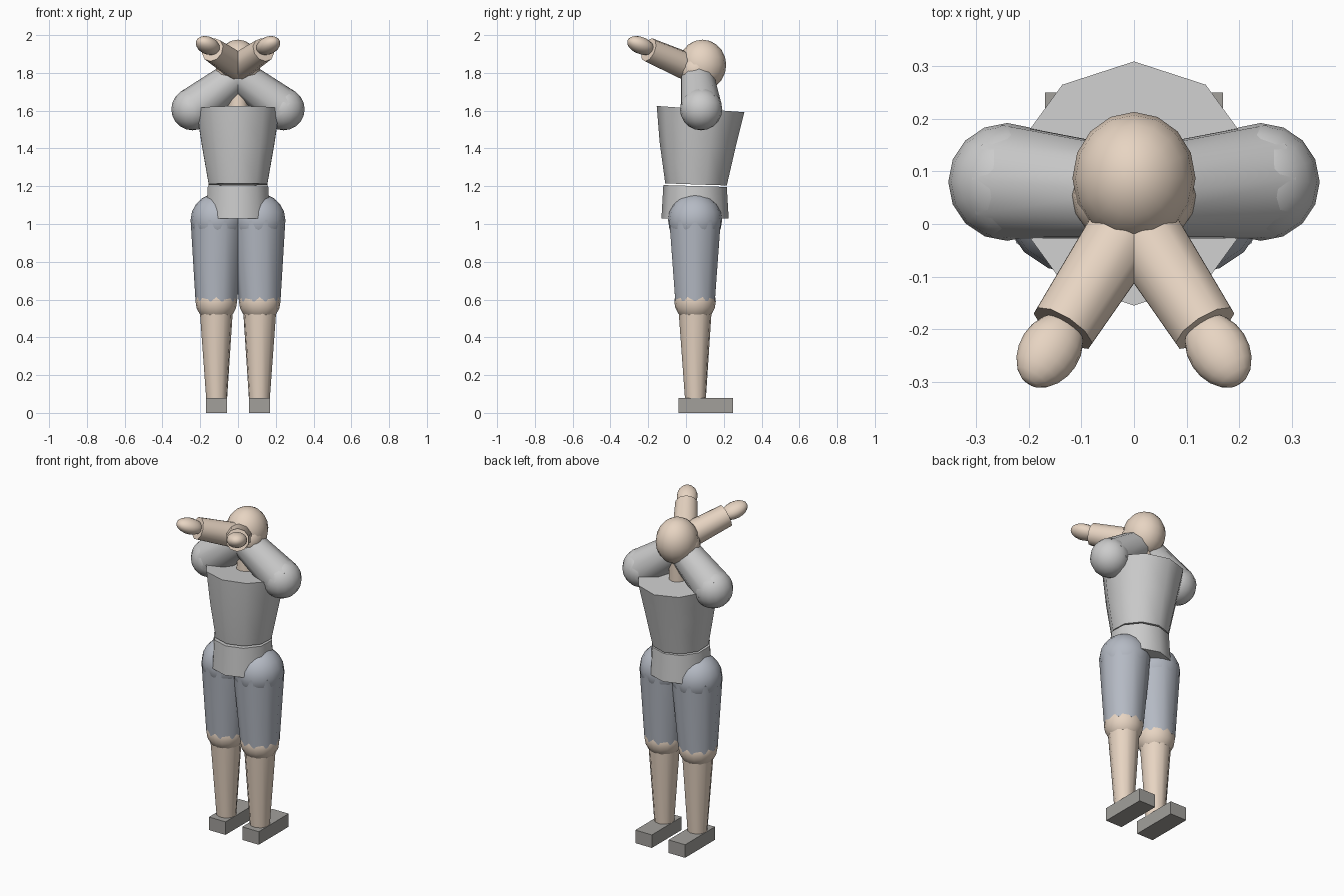
import bpy, bmesh, math
from mathutils import Vector, Matrix

if "Cube" in bpy.data.objects:
    bpy.data.objects.remove(bpy.data.objects["Cube"])


def material(name, col):
    m = bpy.data.materials.new(name)
    m.diffuse_color = (*col, 1)
    m.use_nodes = True
    m.node_tree.nodes["Principled BSDF"].inputs["Base Color"].default_value = m.diffuse_color
    return m


SKIN = material("skin", (0.80, 0.66, 0.54))
SHORTS = material("shorts", (0.46, 0.49, 0.55))
SHOE = material("shoe", (0.36, 0.35, 0.33))


def finish(name, bm, mat=None):
    bmesh.ops.recalc_face_normals(bm, faces=bm.faces)
    me = bpy.data.meshes.new(name)
    bm.to_mesh(me)
    bm.free()
    ob = bpy.data.objects.new(name, me)
    bpy.context.collection.objects.link(ob)
    if mat:
        me.materials.append(mat)
    bpy.ops.object.select_all(action='DESELECT')
    ob.select_set(True)
    bpy.context.view_layer.objects.active = ob
    bpy.ops.object.shade_smooth_by_angle(angle=math.radians(42))
    return ob


def frame(direction):
    return Vector(direction).to_track_quat('Z', 'Y').to_matrix().to_4x4()


def limb(name, a, b, ra, rb, mat=None, n=10):
    """Tapered cylinder from a to b."""
    a, b = Vector(a), Vector(b)
    bm = bmesh.new()
    bmesh.ops.create_cone(bm, cap_ends=True, segments=n, radius1=ra, radius2=rb,
                          depth=(b - a).length,
                          matrix=Matrix.Translation((a + b) / 2) @ frame(b - a))
    return finish(name, bm, mat)


def ball(name, c, radii, mat=None, axis=(0, 0, 1)):
    """Ellipsoid whose local z follows axis."""
    bm = bmesh.new()
    bmesh.ops.create_uvsphere(bm, u_segments=16, v_segments=10, radius=1,
                              matrix=Matrix.Translation(c) @ frame(axis) @ Matrix.Diagonal((*radii, 1)))
    return finish(name, bm, mat)


def loft(name, rings, n=10):
    """Stacked ten-sided rings: (centre y, radius, front z, back z)."""
    bm = bmesh.new()
    loops = []
    for cy, r, zf, zb in rings:
        loop = []
        for i in range(n):
            t = 2 * math.pi * i / n
            z = (zf + zb) / 2 + (zb - zf) / 2 * math.cos(t)
            loop.append(bm.verts.new((r * math.sin(t), cy + r * math.cos(t), z)))
        loops.append(loop)
    for lo, hi in zip(loops, loops[1:]):
        for i in range(n):
            j = (i + 1) % n
            bm.faces.new((lo[i], lo[j], hi[j], hi[i]))
    bm.faces.new(loops[0])
    bm.faces.new(loops[-1])
    return finish(name, bm)


# Trunk
loft("pelvis", [(0.048, 0.178, 1.03, 1.028), (0.048, 0.168, 1.206, 1.196)])
loft("torso", [(0.053, 0.163, 1.215, 1.204), (0.062, 0.2015, 1.432, 1.41),
               (0.077, 0.232, 1.625, 1.592)])

# Neck and head
limb("neck", (0, 0.075, 1.58), (0, 0.082, 1.76), 0.055, 0.05, SKIN)
ball("head", (0, 0.087, 1.842), (0.117, 0.126, 0.134), SKIN)

for s, side in ((-1, "left"), (1, "right")):
    # Leg
    hip, knee, ankle = (s * 0.108, 0.048, 1.02), (s * 0.115, 0.048, 0.59), (s * 0.113, 0.05, 0.06)
    ball(side + "_hip", hip, (0.143,) * 3, SHORTS)
    limb(side + "_thigh", hip, knee, 0.143, 0.11, SHORTS)
    ball(side + "_knee", knee, (0.11,) * 3, SKIN)
    limb(side + "_shin", knee, ankle, 0.092, 0.055, SKIN)
    bm = bmesh.new()
    bmesh.ops.create_cube(bm, size=1, matrix=Matrix.Translation((s * 0.113, 0.105, 0.04))
                          @ Matrix.Diagonal((0.112, 0.29, 0.08, 1)))
    finish(side + "_shoe", bm, SHOE)

    # Arm folded across the face, elbow just past the centre line
    shoulder, elbow = (s * 0.241, 0.08, 1.608), (-s * 0.028, 0.055, 1.812)
    wrist, hand = (s * 0.135, -0.198, 1.922), (s * 0.16, -0.24, 1.945)
    along = Vector(wrist) - Vector(elbow)
    ball(side + "_shoulder", shoulder, (0.112,) * 3)
    limb(side + "_sleeve", shoulder, elbow, 0.112, 0.085)
    ball(side + "_elbow", elbow, (0.09,) * 3, SKIN)
    limb(side + "_forearm", elbow, wrist, 0.077, 0.065, SKIN)
    ball(side + "_hand", hand, (0.058, 0.045, 0.08), SKIN, along)
